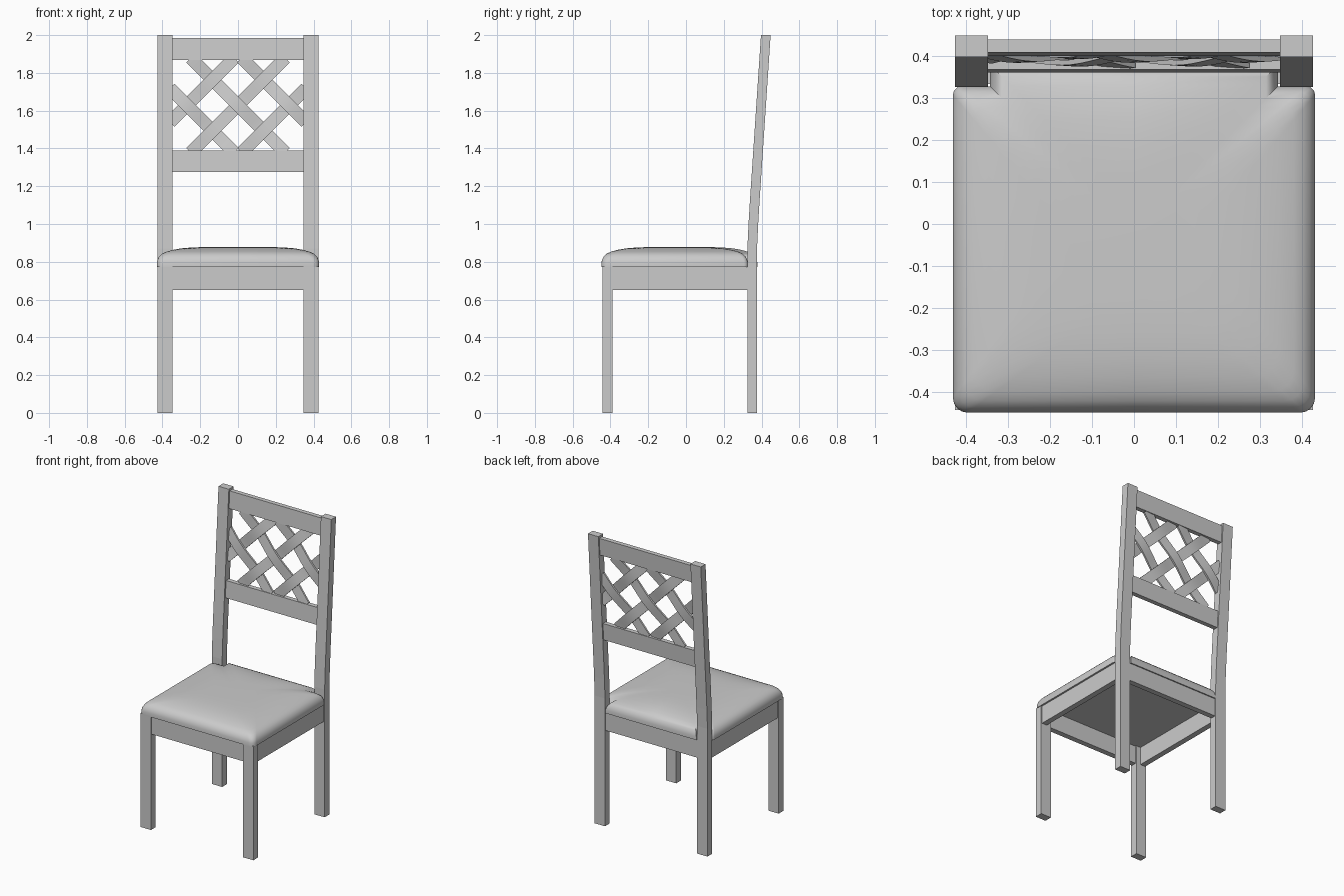
import bpy, bmesh, math
from mathutils import Vector

if "Cube" in bpy.data.objects:
    bpy.data.objects.remove(bpy.data.objects["Cube"])


def make(name, verts, faces, smooth=False):
    me = bpy.data.meshes.new(name)
    me.from_pydata(verts, [], faces)
    bm = bmesh.new()
    bm.from_mesh(me)
    bmesh.ops.recalc_face_normals(bm, faces=bm.faces)
    bm.to_mesh(me)
    bm.free()
    ob = bpy.data.objects.new(name, me)
    bpy.context.collection.objects.link(ob)
    if smooth:
        bpy.context.view_layer.objects.active = ob
        ob.select_set(True)
        bpy.ops.object.shade_smooth_by_angle(angle=math.radians(50))
        ob.select_set(False)
    return ob


def loft(name, rings, smooth=False):
    n = len(rings[0])
    verts = [p for r in rings for p in r]
    faces = [(k * n + i, k * n + (i + 1) % n, (k + 1) * n + (i + 1) % n, (k + 1) * n + i)
             for k in range(len(rings) - 1) for i in range(n)]
    faces += [tuple(range(n))[::-1], tuple(range(len(verts) - n, len(verts)))]
    return make(name, verts, faces, smooth)


def rect(x0, x1, y0, y1, z):
    return [(x0, y0, z), (x1, y0, z), (x1, y1, z), (x0, y1, z)]


def box(name, x0, x1, y0, y1, z0, z1):
    return loft(name, [rect(x0, x1, y0, y1, z0), rect(x0, x1, y0, y1, z1)])


# Front face of the raked back posts as a function of height
POST = [(0, .325), (.87, .325), (1.0, .331), (1.1, .337), (2, .397)]


def post_y(z):
    for (a, ya), (b, yb) in zip(POST, POST[1:]):
        if z <= b:
            return ya + (yb - ya) * (z - a) / (b - a)
    return POST[-1][1]


# Legs, posts and side aprons
for side, s in (("left", -1), ("right", 1)):
    xa, xb = sorted((s * .347, s * .425))
    box("front_leg_" + side, xa, xb, -.442, -.39, 0, .775)
    loft("back_post_" + side, [rect(xa, xb, y, y + .051, z) for z, y in POST])
    xa, xb = sorted((s * .38, s * .418))
    box("side_apron_" + side, xa, xb, -.392, .327, .65, .775)

# Front and back aprons
box("front_apron", -.35, .35, -.435, -.398, .65, .775)
box("back_apron", -.35, .35, .333, .37, .65, .775)

# Back rails, following the rake
for name, z0, z1 in (("lower_back_rail", 1.275, 1.39), ("top_back_rail", 1.868, 1.985)):
    loft(name, [rect(-.35, .35, post_y(z) + .011, post_y(z) + .042, z) for z in (z0, z1)])

# Woven diagonal slats: three each way, passing over and under each other
ZC, HX, HZ, STEP, W, T, AMP = 1.629, .36, .25, .27, .068, .012, .008


def slat(name, d, k):
    # centre line: z = ZC + d * (x - k * STEP)
    off = k * STEP
    xa, xb = max(-HX, off - HZ), min(HX, off + HZ)
    px, pz = -d * W / 2 * math.sqrt(.5), W / 2 * math.sqrt(.5)
    rings = []
    for i in range(25):
        x = xa + (xb - xa) * i / 24
        z = ZC + d * (x - off)
        # crossings lie at half-step intervals along x
        wave = d * AMP * math.cos(2 * math.pi * (x - off / 2) / STEP + math.pi * (k / 2 + k / 2))
        ring = []
        for sgn, t in ((-1, -T / 2), (1, -T / 2), (1, T / 2), (-1, T / 2)):
            zz = z + sgn * pz
            ring.append((x + sgn * px, post_y(zz) + .0265 + wave + t, zz))
        rings.append(ring)
    loft(name, rings, True)


for k in (-1, 0, 1):
    slat(f"slat_rising_{k + 2}", 1, k)
    slat(f"slat_falling_{k + 2}", -1, k)


# Padded seat, notched around the back posts
def seat_ring(i, z):
    r = .035 + .35 * i
    x, yf, yn, yb, xn = .43 - i, -.448 + i, .327 - i, .378 - i, .342 - i
    rb = min(.02 + .2 * i, x - xn - .005)
    half = [(0, yf)]
    for a in range(5):
        t = math.radians(-90 + 22.5 * a)
        half.append((x - r + r * math.cos(t), yf + r + r * math.sin(t)))
    for a in range(4):
        t = math.radians(30 * a)
        half.append((x - rb + rb * math.cos(t), yn - rb + rb * math.sin(t)))
    half += [(xn, yn), (xn, yb), (0, yb)]
    pts = half + [(-px, py) for px, py in half[-2:0:-1]]
    return [(px, py, z) for px, py in pts]


loft("seat", [seat_ring(i, z) for i, z in (
    (0, .772), (0, .795), (.004, .812), (.013, .829), (.028, .843),
    (.05, .853), (.085, .863), (.13, .871), (.19, .876), (.26, .878))], True)
